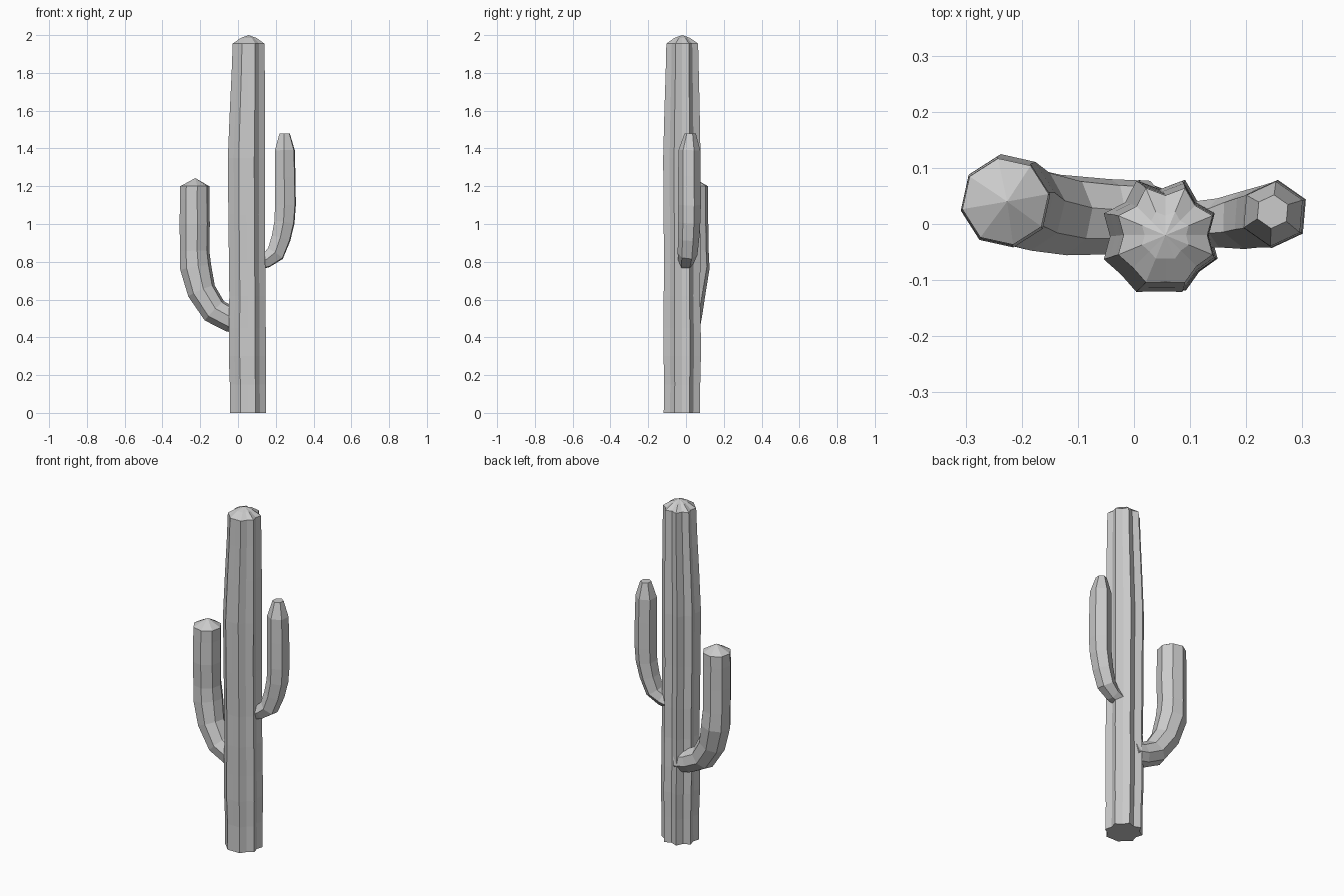
import bpy, bmesh, math
from mathutils import Vector

if "Cube" in bpy.data.objects:
    bpy.data.objects.remove(bpy.data.objects["Cube"])


def sweep(name, path, profile, apex=None):
    """Sweep a polar profile [(angle, ratio)] along path [(x, y, z, radius)]."""
    bm = bmesh.new()
    pts = [Vector(p[:3]) for p in path]
    rings = []
    for i, p in enumerate(pts):
        t = (pts[min(i + 1, len(pts) - 1)] - pts[max(i - 1, 0)]).normalized()
        if i == len(pts) - 1 or name == "trunk":
            t = Vector((0, 0, 1))
        u = Vector((0, 1, 0)).cross(t).normalized()
        v = t.cross(u)
        r = path[i][3]
        rings.append([bm.verts.new(p + (u * math.cos(a) + v * math.sin(a)) * r * k)
                      for a, k in profile])
    n = len(profile)
    for a, b in zip(rings, rings[1:]):
        for j in range(n):
            k = (j + 1) % n
            bm.faces.new((a[j], a[k], b[k], b[j]))
    bm.faces.new(rings[0][::-1])
    if apex:
        tip = bm.verts.new(apex)
        for j in range(n):
            bm.faces.new((rings[-1][j], rings[-1][(j + 1) % n], tip))
    else:
        bm.faces.new(rings[-1])
    bmesh.ops.recalc_face_normals(bm, faces=bm.faces)
    me = bpy.data.meshes.new(name)
    bm.to_mesh(me)
    bm.free()
    ob = bpy.data.objects.new(name, me)
    bpy.context.collection.objects.link(ob)
    return ob


# Trunk: eight ribs with shallower valleys on the front
valleys = [.82, .82, .78, .8, .82, .9, .92, .86]
ribbed = []
for k, depth in enumerate(valleys):
    ribbed += [(math.radians(45 * k), depth), (math.radians(45 * k + 22.5), 1)]
sweep("trunk", [
    (.053, -.022, 0, .104), (.052, -.020, .15, .103), (.050, -.020, .3, .107),
    (.049, -.020, .45, .106), (.050, -.022, .62, .104), (.048, -.020, .8, .104),
    (.046, -.022, 1.05, .105), (.045, -.022, 1.35, .107), (.050, -.021, 1.6, .101),
    (.054, -.020, 1.8, .095), (.056, -.020, 1.955, .091),
    (.056, -.020, 1.985, .045)], ribbed, (.056, -.020, 2.0))

# Left arm: eight-sided, with a pointed cap
octagon = [(math.radians(45 * k + 10), 1) for k in range(8)]
sweep("left_arm", [
    (.03, .012, .48, .066), (-.04, .013, .495, .068), (-.125, .016, .54, .073),
    (-.193, .028, .645, .077), (-.224, .042, .77, .084), (-.230, .042, .86, .079),
    (-.229, .038, 1.0, .081), (-.230, .039, 1.13, .079),
    (-.229, .040, 1.2, .078)], octagon, (-.226, .04, 1.243))

# Right arm: slender, six-sided, tapering to a blunt tip
hexagon = [(math.radians(60 * k + 25), 1) for k in range(6)]
sweep("right_arm", [
    (.09, -.002, .79, .04), (.15, .002, .808, .044), (.198, .008, .843, .053),
    (.228, .014, .925, .056), (.246, .017, 1.01, .059), (.251, .018, 1.1, .061),
    (.250, .018, 1.25, .060), (.248, .018, 1.39, .058),
    (.247, .022, 1.48, .03)], hexagon)
